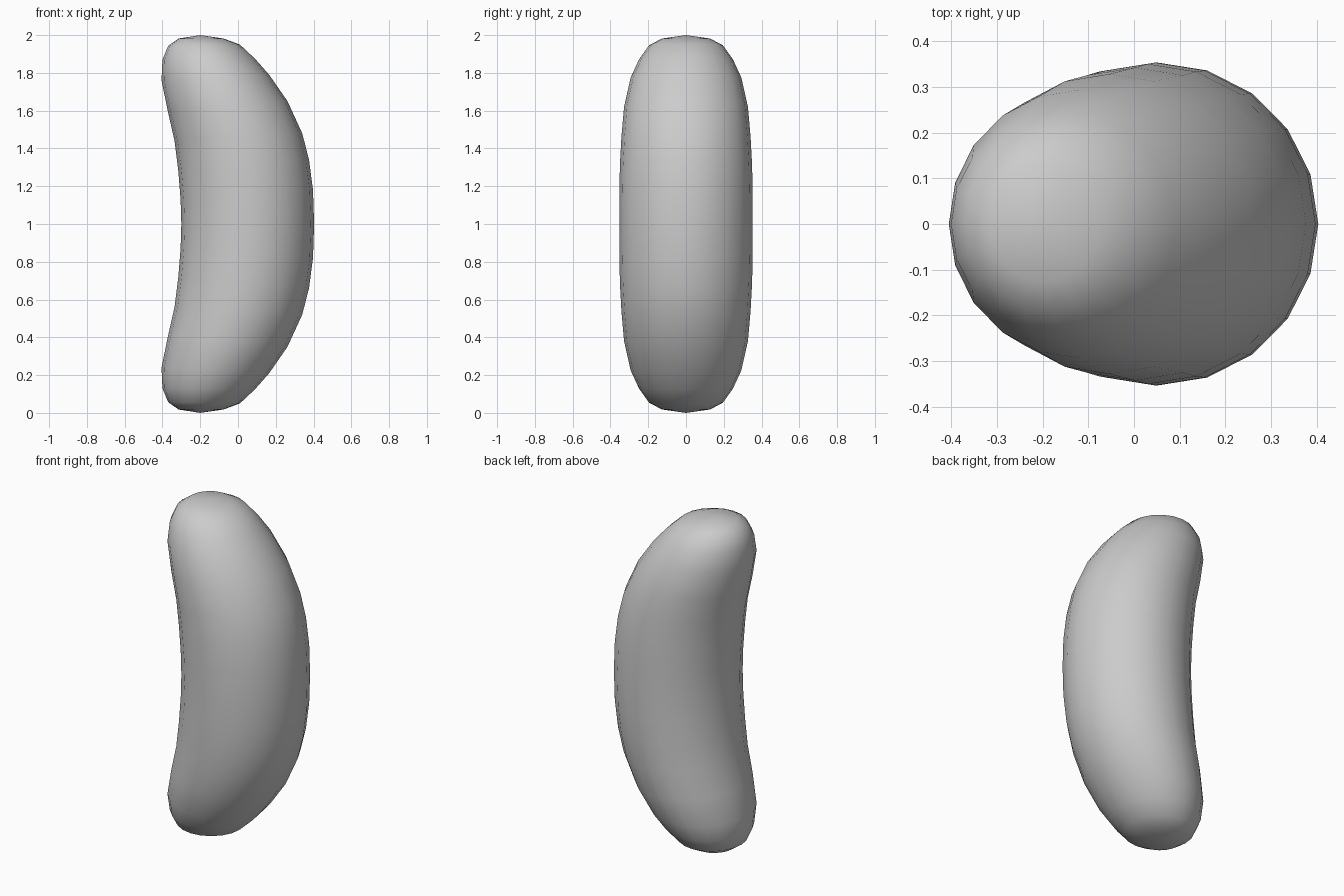
import bpy, bmesh
from math import sin, cos, pi

if "Cube" in bpy.data.objects:
    bpy.data.objects.remove(bpy.data.objects["Cube"])

SIDES = 20

# Upper half cross-sections: inner x, inner z, outer x, outer z, half depth
upper = [
    (-0.304, 1.13, 0.397, 1.18, 0.353),
    (-0.316, 1.28, 0.376, 1.34, 0.350),
    (-0.336, 1.44, 0.340, 1.48, 0.342),
    (-0.370, 1.59, 0.262, 1.65, 0.328),
    (-0.405, 1.76, 0.165, 1.79, 0.293),
    (-0.400, 1.87, 0.090, 1.875, 0.248),
    (-0.370, 1.943, 0.010, 1.95, 0.195),
    (-0.315, 1.982, -0.077, 1.982, 0.127),
]
# Mirror the sections about mid height, with one section in the middle
lower = [(xi, 2 - zi, xo, 2 - zo, r) for xi, zi, xo, zo, r in reversed(upper)]
sections = lower + [(-0.300, 1.0, 0.403, 1.0, 0.353)] + upper

bm = bmesh.new()


def ring(xi, zi, xo, zo, r):
    """Tilted oval spanning the inner and outer silhouette points."""
    verts = []
    for k in range(SIDES):
        a = 2 * pi * k / SIDES
        t = (1 + cos(a)) / 2
        verts.append(bm.verts.new((xi + (xo - xi) * t, r * sin(a), zi + (zo - zi) * t)))
    return verts


rings = [ring(*s) for s in sections]

# Skin between sections
for a, b in zip(rings, rings[1:]):
    for k in range(SIDES):
        n = (k + 1) % SIDES
        bm.faces.new((a[k], a[n], b[n], b[k]))

# Rounded ends
for loop, z in ((rings[0], 0.0), (rings[-1], 2.0)):
    pole = bm.verts.new((-0.2, 0, z))
    for k in range(SIDES):
        bm.faces.new((loop[k], loop[(k + 1) % SIDES], pole))

bmesh.ops.recalc_face_normals(bm, faces=bm.faces)
for f in bm.faces:
    f.smooth = True

mesh = bpy.data.meshes.new("curved_bean")
bm.to_mesh(mesh)
bm.free()
bpy.context.collection.objects.link(bpy.data.objects.new("curved_bean", mesh))
